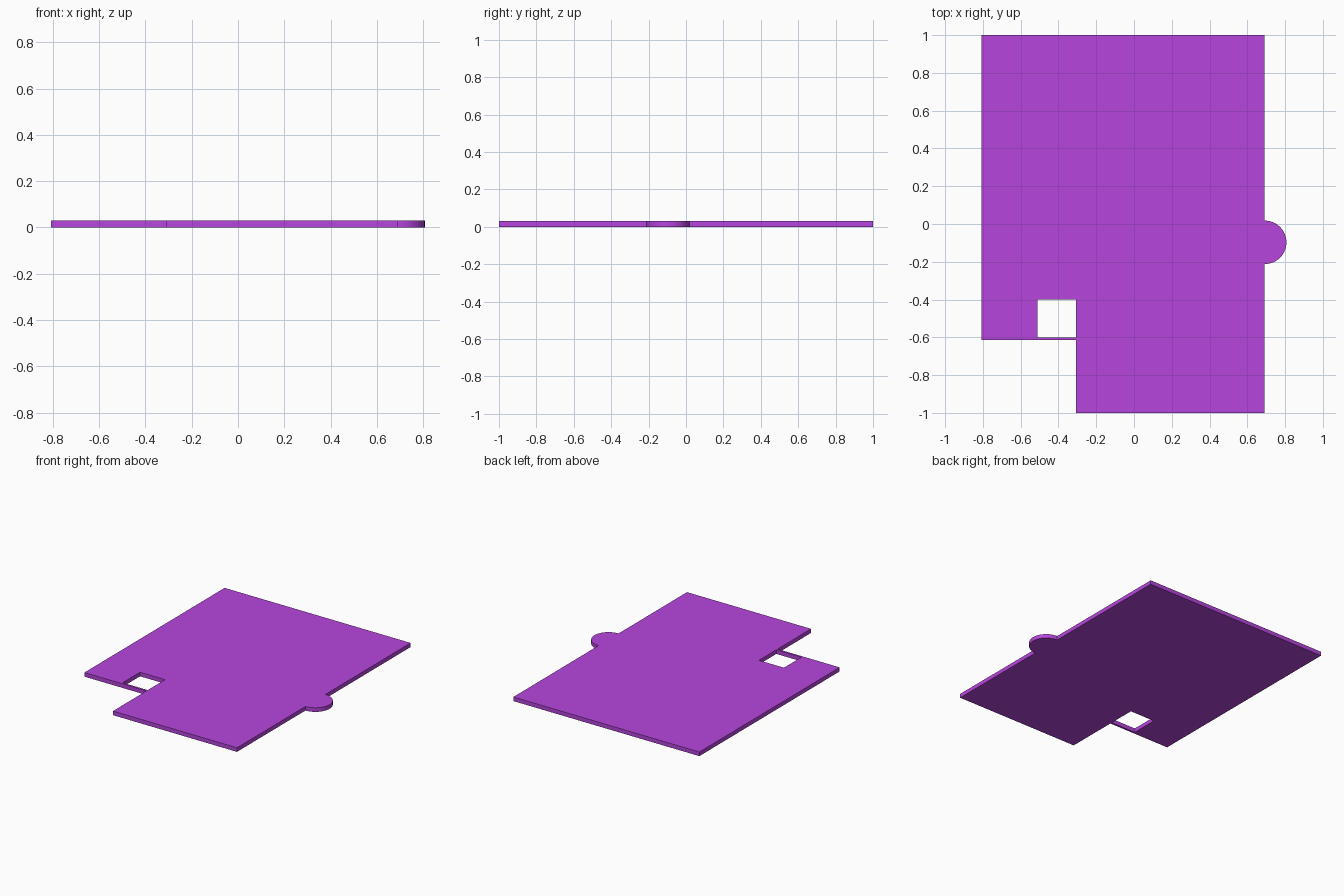
import bpy, bmesh
from math import sin, cos, pi, radians

if "Cube" in bpy.data.objects:
    bpy.data.objects.remove(bpy.data.objects["Cube"])

THICK = 0.03
LEFT, RIGHT, STEP_X, STEP_Y = -0.808, 0.692, -0.308, -0.615
TAB_Y, TAB_R, TAB_SEGS = -0.097, 0.115, 32

# Outer outline: rectangle with a stepped corner and a half-round tab
tab = [(RIGHT + TAB_R * cos(a), TAB_Y + TAB_R * sin(a))
       for a in (-pi / 2 + pi * i / TAB_SEGS for i in range(TAB_SEGS + 1))]
outline = [(LEFT, 1), (LEFT, STEP_Y), (STEP_X, STEP_Y), (STEP_X, -1), (RIGHT, -1)]
outline += tab + [(RIGHT, 1)]

# Square window beside the step, leaving a thin strip below it
window = [(-0.51, -0.6), (STEP_X, -0.6), (STEP_X, -0.4), (-0.51, -0.4)]

bm = bmesh.new()


def add_loop(points):
    verts = [bm.verts.new((x, y, 0)) for x, y in points]
    return [bm.edges.new((v, verts[(i + 1) % len(verts)])) for i, v in enumerate(verts)]


# Fill between the loops and raise to the plate thickness
edges = add_loop(outline) + add_loop(window)
bmesh.ops.triangle_fill(bm, edges=edges, use_beauty=True, use_dissolve=False)
raised = bmesh.ops.extrude_face_region(bm, geom=bm.faces[:], use_keep_orig=True)
top = [g for g in raised["geom"] if isinstance(g, bmesh.types.BMVert)]
bmesh.ops.translate(bm, verts=top, vec=(0, 0, THICK))
bmesh.ops.recalc_face_normals(bm, faces=bm.faces[:])

mesh = bpy.data.meshes.new("floor_plate")
bm.to_mesh(mesh)
bm.free()
plate = bpy.data.objects.new("floor_plate", mesh)
bpy.context.collection.objects.link(plate)

# Purple material
purple = bpy.data.materials.new("purple")
purple.diffuse_color = (0.47, 0.06, 0.72, 1)
purple.use_nodes = True
purple.node_tree.nodes["Principled BSDF"].inputs["Base Color"].default_value = purple.diffuse_color
mesh.materials.append(purple)

# Smooth only the round tab rim
bpy.context.view_layer.objects.active = plate
plate.select_set(True)
bpy.ops.object.shade_smooth_by_angle(angle=radians(30))
